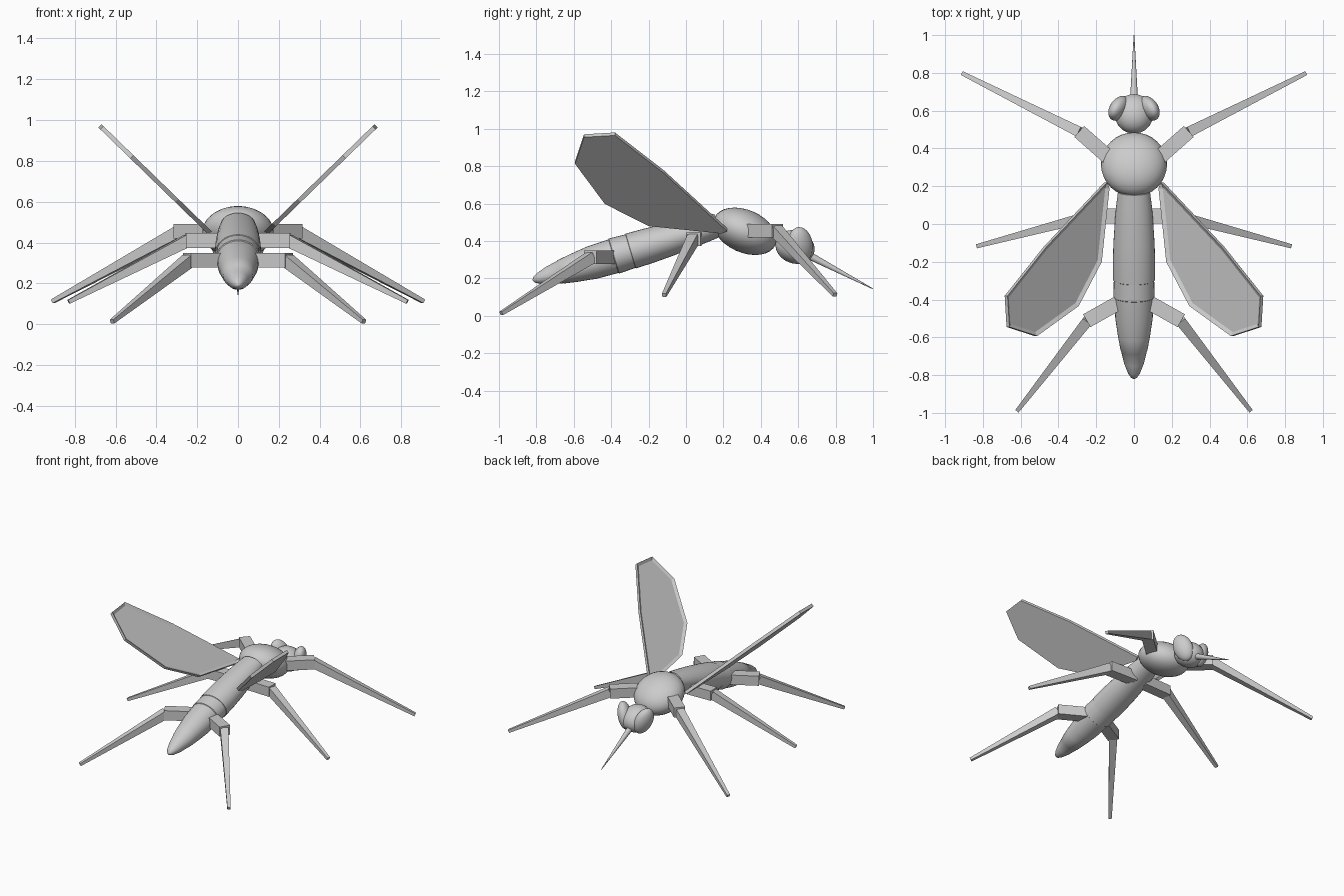
import bpy, bmesh, math
from mathutils import Vector, Matrix

if "Cube" in bpy.data.objects:
    bpy.data.objects.remove(bpy.data.objects["Cube"])


def make_object(name, bm, smooth=False):
    bmesh.ops.recalc_face_normals(bm, faces=bm.faces)
    mesh = bpy.data.meshes.new(name)
    bm.to_mesh(mesh)
    bm.free()
    ob = bpy.data.objects.new(name, mesh)
    bpy.context.collection.objects.link(ob)
    if smooth:
        bpy.ops.object.select_all(action='DESELECT')
        ob.select_set(True)
        bpy.context.view_layer.objects.active = ob
        bpy.ops.object.shade_smooth_by_angle(angle=math.radians(35))
    return ob


def ellipsoid(name, center, radii, rot=(0, 0, 0)):
    bm = bmesh.new()
    bmesh.ops.create_uvsphere(bm, u_segments=32, v_segments=16, radius=1)
    r = (Matrix.Rotation(math.radians(rot[2]), 4, 'Z')
         @ Matrix.Rotation(math.radians(rot[0]), 4, 'X')
         @ Matrix.Rotation(math.radians(rot[1]), 4, 'Y'))
    bm.transform(Matrix.Translation(center) @ r @ Matrix.Diagonal((*radii, 1)))
    return make_object(name, bm, True)


def beam(name, a, b, size_a, size_b):
    """Tapered four-sided bar; sizes are (width, height)."""
    a, b = Vector(a), Vector(b)
    d = (b - a).normalized()
    side = d.cross(Vector((0, 0, 1))).normalized()
    up = side.cross(d)
    bm = bmesh.new()
    rings = []
    for p, (w, h) in ((a, size_a), (b, size_b)):
        rings.append([bm.verts.new(p + side * sx * w / 2 + up * sz * h / 2)
                      for sx, sz in ((-1, -1), (1, -1), (1, 1), (-1, 1))])
    for i in range(4):
        j = (i + 1) % 4
        bm.faces.new((rings[0][i], rings[0][j], rings[1][j], rings[1][i]))
    for r in rings:
        bm.faces.new(r)
    return make_object(name, bm)


# Thorax and head
ellipsoid("thorax", (0, 0.315, 0.452), (0.175, 0.179, 0.114), (-23.7, 0, 0))
ellipsoid("head", (0, 0.583, 0.368), (0.102, 0.107, 0.088), (-20, 0, 0))

# Proboscis
bm = bmesh.new()
tip, base = Vector((0, 1.0, 0.144)), Vector((0, 0.64, 0.332))
bmesh.ops.create_cone(bm, cap_ends=True, segments=16, radius1=0.022,
                      radius2=0.002, depth=(tip - base).length)
bm.transform(Matrix.Translation((tip + base) / 2)
             @ (tip - base).to_track_quat('Z', 'Y').to_matrix().to_4x4())
make_object("proboscis", bm, True)

# Abdomen: rings along a sloping axis, with small steps between segments
profile = [(0.17, 0.085), (0.1, 0.094), (0.02, 0.101), (-0.1, 0.109), (-0.2, 0.112),
           (-0.295, 0.111), (-0.297, 0.107), (-0.385, 0.109), (-0.388, 0.104),
           (-0.5, 0.099), (-0.6, 0.084), (-0.668, 0.071), (-0.67, 0.069),
           (-0.74, 0.052), (-0.79, 0.032), (-0.813, 0.016), (-0.82, 0.003)]
bm = bmesh.new()
normal = Vector((0, -0.298, 1)).normalized()
rings = []
for y, r in profile:
    c = Vector((0, y, 0.485 + (y - 0.17) * 0.298))
    flat = 0.74 + 0.17 * min(1, (0.17 - y) / 0.6)
    rings.append([bm.verts.new(c + Vector((r * math.cos(t), 0, 0)) + normal * r * flat * math.sin(t))
                  for t in (2 * math.pi * i / 32 for i in range(32))])
for p, q in zip(rings, rings[1:]):
    for i in range(32):
        bm.faces.new((p[i], p[(i + 1) % 32], q[(i + 1) % 32], q[i]))
bm.faces.new(rings[0])
bm.faces.new(rings[-1])
make_object("abdomen", bm, True)

# Legs: upper joint start, knee, foot
legs = {"front": ((0.12, 0.34, 0.455), (0.29, 0.49, 0.455), (0.908, 0.797, 0.112)),
        "middle": ((0.04, 0.045, 0.41), (0.257, 0.038, 0.41), (0.83, -0.117, 0.11)),
        "rear": ((0.06, -0.405, 0.313), (0.25, -0.512, 0.313), (0.617, -0.988, 0.013))}

# Wing outline, seen from above
outline = [(0.15, 0.22), (0.47, -0.12), (0.677, -0.38), (0.667, -0.545),
           (0.52, -0.593), (0.30, -0.434), (0.178, -0.2), (0.137, 0.19)]

for s, label in ((1, "right"), (-1, "left")):
    # Eyes
    ellipsoid(label + "_eye", (s * 0.078, 0.612, 0.38), (0.047, 0.068, 0.099),
              (18, s * 14, s * 22))

    for pos, pts in legs.items():
        hip, knee, foot = (Vector((s * x, y, z)) for x, y, z in pts)
        beam(f"{label}_{pos}_upper_leg", hip, knee, (0.078, 0.072), (0.078, 0.072))
        start = knee - (knee - hip).normalized() * 0.01
        beam(f"{label}_{pos}_lower_leg", start, foot, (0.056, 0.06), (0.022, 0.02))

    # Wing: thick plate with a recessed panel inside a rim
    bm = bmesh.new()
    up = Vector((-s * 0.697, 0, 0.717))
    low = [Vector((s * x, y, 0.467 + (x - 0.157) * 0.972)) for x, y in outline]
    bottom = [bm.verts.new(p - up * 0.011) for p in low]
    top = [bm.verts.new(p + up * 0.011) for p in low]
    for i in range(8):
        j = (i + 1) % 8
        bm.faces.new((bottom[i], bottom[j], top[j], top[i]))
    bm.faces.new(bottom)
    panel = bm.faces.new(top)
    bmesh.ops.recalc_face_normals(bm, faces=bm.faces)
    bmesh.ops.inset_region(bm, faces=[panel], thickness=0.02, use_even_offset=True)
    bmesh.ops.translate(bm, verts=panel.verts, vec=-up * 0.012)
    make_object(label + "_wing", bm)
